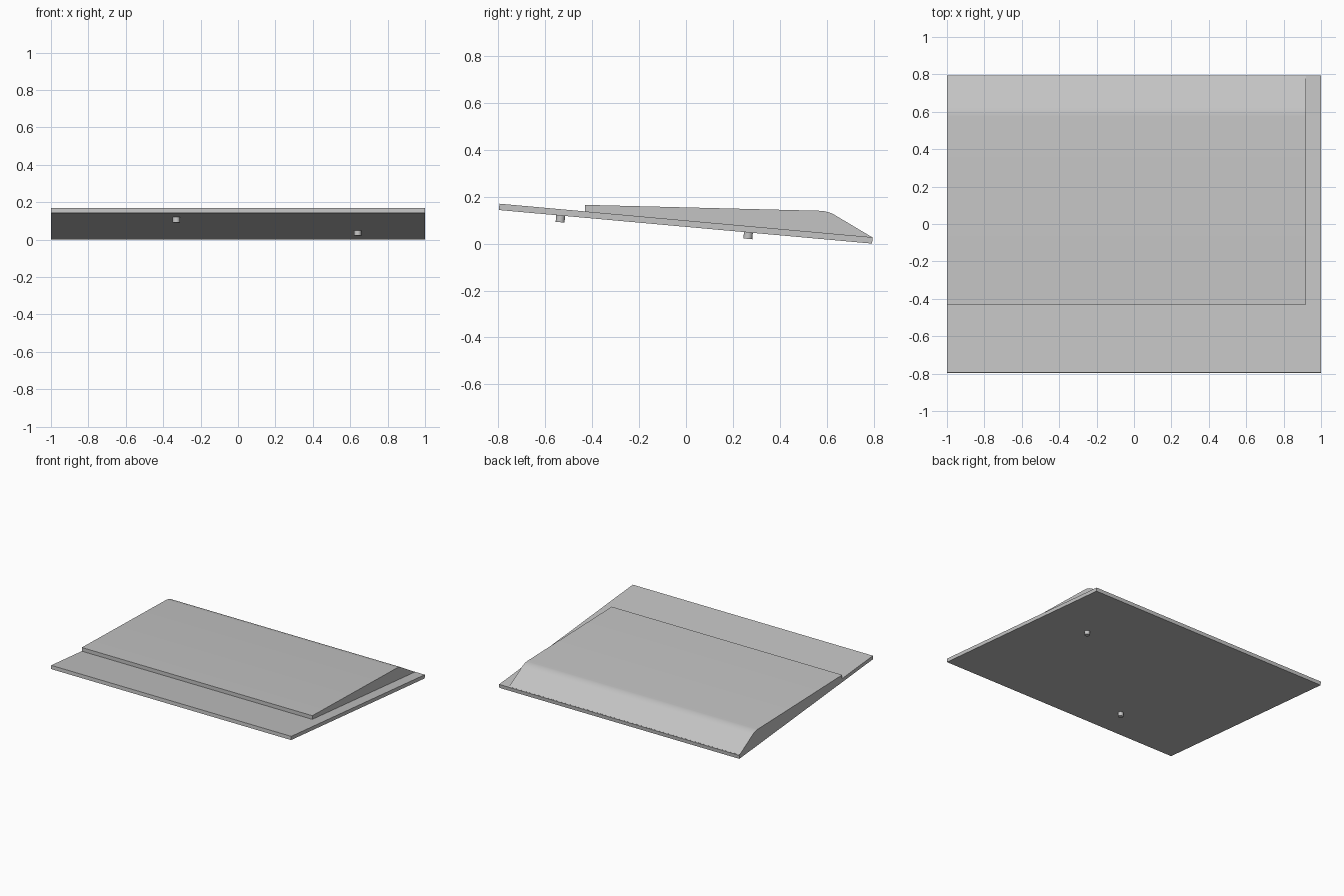
import bpy, bmesh, math
from mathutils import Matrix, Vector

cube = bpy.data.objects.get("Cube")
if cube:
    bpy.data.objects.remove(cube, do_unlink=True)

grey = bpy.data.materials.new("light grey")
grey.use_nodes = True
COLOR = (0.55, 0.55, 0.55, 1)
grey.diffuse_color = COLOR
grey.node_tree.nodes["Principled BSDF"].inputs["Base Color"].default_value = COLOR


def finish(name, bm):
    """Turn a bmesh into a grey object with smooth shading and sharp corners."""
    bmesh.ops.recalc_face_normals(bm, faces=bm.faces)
    mesh = bpy.data.meshes.new(name)
    bm.to_mesh(mesh)
    bm.free()
    mesh.materials.append(grey)
    obj = bpy.data.objects.new(name, mesh)
    bpy.context.collection.objects.link(obj)
    bpy.ops.object.select_all(action="DESELECT")
    obj.select_set(True)
    bpy.context.view_layer.objects.active = obj
    bpy.ops.object.shade_smooth_by_angle(angle=math.radians(30))
    return obj


def extrude_profile(name, profile, x0, x1, soft_corner=None):
    """Extrude a (y, z) outline along x, optionally rounding one corner."""
    bm = bmesh.new()
    face = bm.faces.new([bm.verts.new((x0, y, z)) for y, z in profile])
    ext = bmesh.ops.extrude_face_region(bm, geom=[face])
    moved = [v for v in ext["geom"] if isinstance(v, bmesh.types.BMVert)]
    bmesh.ops.translate(bm, verts=moved, vec=(x1 - x0, 0, 0))
    if soft_corner:
        edges = [e for e in bm.edges
                 if all((v.co.yz - Vector(soft_corner)).length < 1e-4 for v in e.verts)]
        bmesh.ops.bevel(bm, geom=edges, offset=0.03, segments=4, profile=0.5,
                        affect="EDGES")
    return finish(name, bm)


# Thin base plate sloping down towards the back
extrude_profile("base_plate",
                [(-0.797, 0.143), (0.793, 0.0), (0.795, 0.027), (-0.795, 0.17)], -1, 1)

# Raised wedge on top, flush with one side of the plate
crest = (0.605, 0.139)
extrude_profile("raised_wedge",
                [(-0.43, 0.13), (-0.43, 0.165), crest, (0.79, 0.029), (0.78, 0.02)],
                -1, 0.92, crest)

# Two small round pegs under the plate, square to its slope
tilt = math.atan2(-0.143, 1.59)
for name, pos in (("front_peg", (-0.33, -0.535, 0.108)),
                  ("rear_peg", (0.64, 0.265, 0.037))):
    bm = bmesh.new()
    bmesh.ops.create_cone(bm, cap_ends=True, segments=24, radius1=0.019, radius2=0.019,
                          depth=0.034,
                          matrix=Matrix.Translation(pos) @ Matrix.Rotation(tilt, 4, "X"))
    finish(name, bm)
